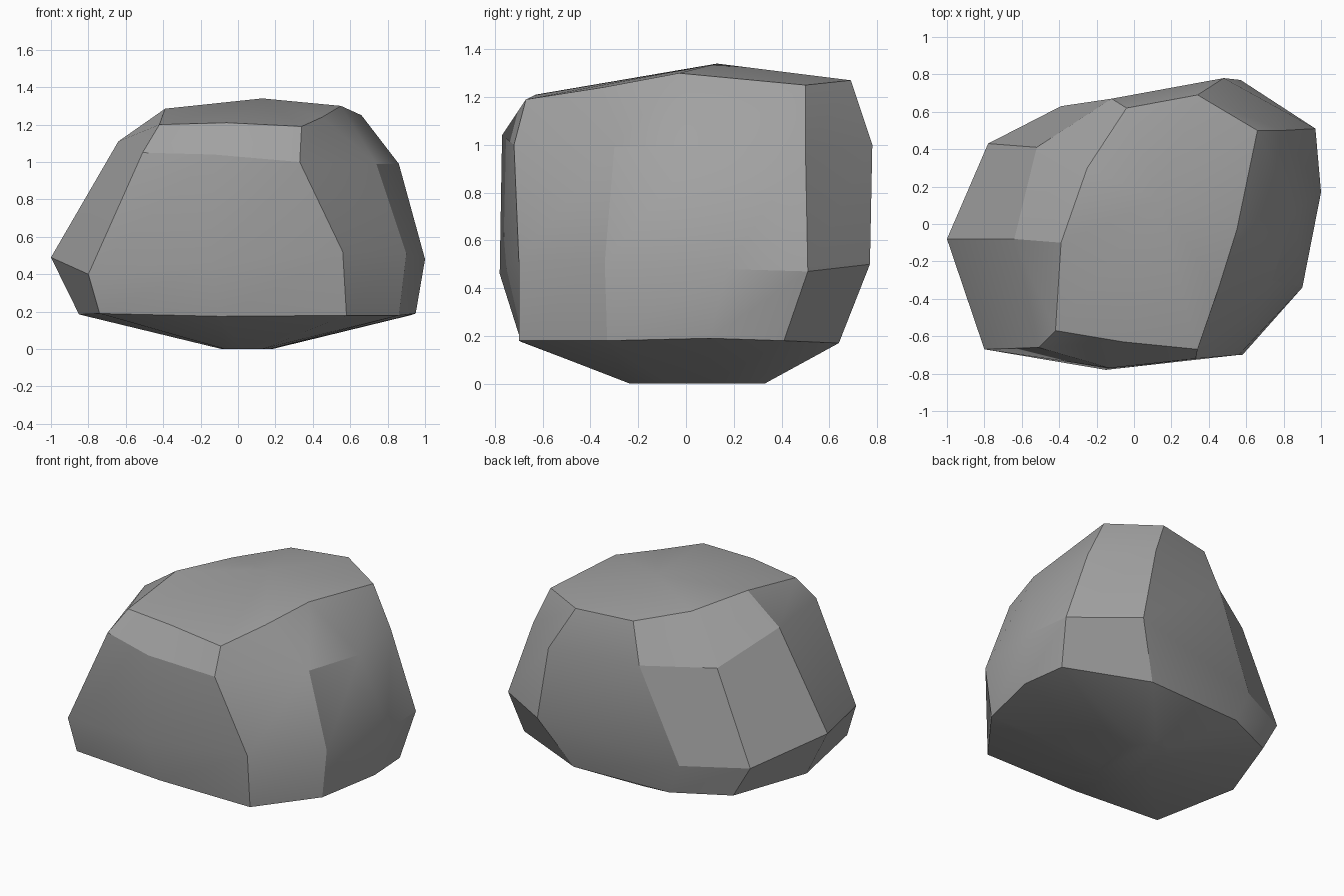
import bpy
import bmesh

# Remove the default cube
default_cube = bpy.data.objects.get("Cube")
if default_cube:
    bpy.data.objects.remove(default_cube, do_unlink=True)

# Outlines of the boulder at four levels, anticlockwise from the front right-hand corner
foot_outline = [(-.74, -.66, .19), (-.1, -.69, .175), (.58, -.7, .18), (.86, -.33, .18), (.95, .1, .19),
                (.92, .41, .18), (.39, .64, .17), (-.3, .61, .17), (-.66, .44, .18), (-.85, -.07, .185)]
waist_outline = [(-.8, -.67, .4), (-.15, -.78, .46), (.56, -.7, .52), (.9, -.34, .51), (1, .17, .48),
                 (.97, .51, .47), (.57, .77, .5), (-.39, .63, .38), (-.78, .43, .39), (-1, -.08, .49)]
shoulder_outline = [(-.51, -.66, 1.05), (-.13, -.77, 1.04), (.33, -.72, 1), (.74, -.3, .99), (.86, .07, .99),
                    (.79, .5, .98), (.48, .78, 1), (-.12, .67, 1), (-.52, .41, .99), (-.64, -.08, 1.11)]
crown_outline = [(-.42, -.57, 1.2), (-.06, -.63, 1.21), (.34, -.67, 1.19), (.45, -.35, 1.24), (.55, -.03, 1.3),
                 (.66, .5, 1.25), (.34, .69, 1.27), (-.04, .62, 1.26), (-.25, .3, 1.26), (-.39, -.1, 1.285)]
peak_point = (.13, .13, 1.34)


def make_material(name, colour):
    """Create a plain matte material of one flat colour."""
    material = bpy.data.materials.new(name)
    material.use_nodes = True
    material.diffuse_color = colour
    shader = material.node_tree.nodes["Principled BSDF"]
    shader.inputs["Base Color"].default_value = colour
    shader.inputs["Roughness"].default_value = 0.9
    return material


def add_ring(mesh, outline):
    """Add one closed outline of vertices."""
    return [mesh.verts.new(point) for point in outline]


def bridge_rings(mesh, lower, upper):
    """Join two outlines with a band of four-sided faces."""
    count = len(lower)
    for index in range(count):
        following = (index + 1) % count
        mesh.faces.new((lower[index], lower[following], upper[following], upper[index]))


def close_with_point(mesh, ring, point):
    """Close an outline with a fan of triangles around a point."""
    centre = mesh.verts.new(point)
    for index, vertex in enumerate(ring):
        mesh.faces.new((vertex, ring[(index + 1) % len(ring)], centre))


# Underside: the foot outline shrunk onto the ground as a narrow resting patch
ground_outline = [(x * .15 + .04, y * .42 + .06, 0) for x, y, z in foot_outline]

# Boulder body: stacked bands between the outlines
boulder_mesh = bmesh.new()
levels = (ground_outline, foot_outline, waist_outline, shoulder_outline, crown_outline)
rings = [add_ring(boulder_mesh, outline) for outline in levels]
for lower_ring, upper_ring in zip(rings, rings[1:]):
    bridge_rings(boulder_mesh, lower_ring, upper_ring)

# Resting patch and gently domed top
boulder_mesh.faces.new(list(reversed(rings[0])))
close_with_point(boulder_mesh, rings[-1], peak_point)
bmesh.ops.recalc_face_normals(boulder_mesh, faces=boulder_mesh.faces)

mesh_data = bpy.data.meshes.new("boulder")
boulder_mesh.to_mesh(mesh_data)
boulder_mesh.free()
boulder = bpy.data.objects.new("boulder", mesh_data)
bpy.context.collection.objects.link(boulder)
grey = .36
mesh_data.materials.append(make_material("stone grey", (grey, grey, grey, 1)))

# Soft shading across shallow bends, crisp edges at the strong breaks
bpy.ops.object.select_all(action="DESELECT")
boulder.select_set(True)
bpy.context.view_layer.objects.active = boulder
bpy.ops.object.shade_smooth_by_angle(angle=.4)
